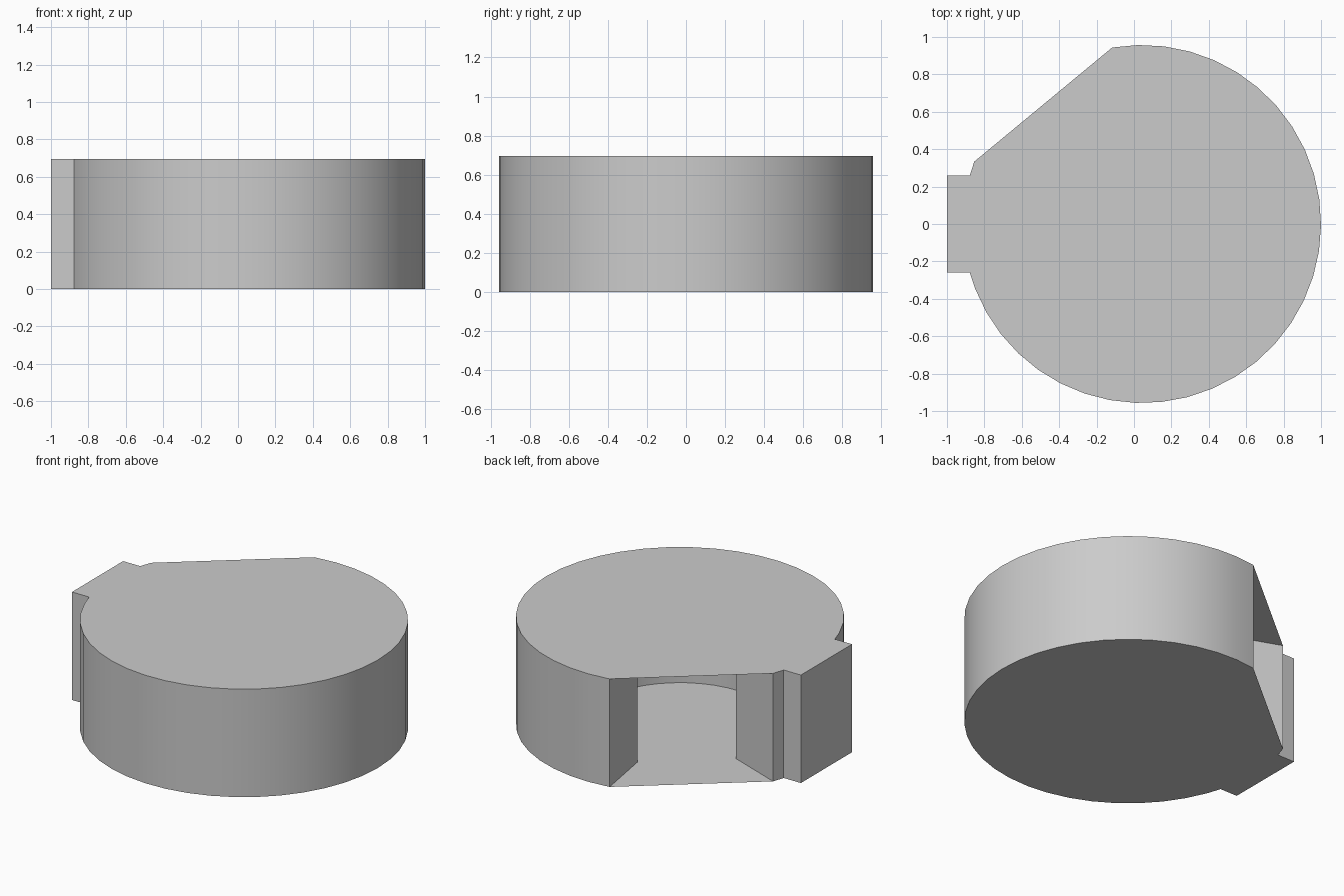
import bpy
import bmesh
from math import cos, sin, radians, sqrt

if "Cube" in bpy.data.objects:
    bpy.data.objects.remove(bpy.data.objects["Cube"], do_unlink=True)

HEIGHT = 0.695
CENTRE_X = 0.043
OUTER, INNER = 0.957, 0.575
START, SWEEP, STEPS = 99.6, 300, 36   # wall starts at the back and runs clockwise
TAB_HALF, TAB_END = 0.26, -1.0

grey = bpy.data.materials.new("plain_grey")
grey.use_nodes = True
grey.diffuse_color = (0.6, 0.6, 0.6, 1)
grey.node_tree.nodes["Principled BSDF"].inputs["Base Color"].default_value = (0.6, 0.6, 0.6, 1)


def arc(radius):
    angles = [radians(START - SWEEP * i / STEPS) for i in range(STEPS + 1)]
    return [(CENTRE_X + radius * cos(a), radius * sin(a)) for a in angles]


# Outer outline, with the square tab replacing the arc on the -x side
root_x = CENTRE_X - sqrt(OUTER ** 2 - TAB_HALF ** 2)
tab = [(root_x, -TAB_HALF), (TAB_END, -TAB_HALF), (TAB_END, TAB_HALF), (root_x, TAB_HALF)]
points = arc(OUTER)
on_tab = [i for i, (x, y) in enumerate(points) if x < 0 and abs(y) < TAB_HALF + 0.01]
outer = points[:on_tab[0]] + tab + points[on_tab[-1] + 1:]
inner = arc(INNER)[::-1]

bm = bmesh.new()


def ring(profile, z):
    return [bm.verts.new((x, y, z)) for x, y in profile]


# C-shaped wall: outside, two radial ends of the opening, and round cavity
low, high = ring(outer + inner, 0), ring(outer + inner, HEIGHT)
for i in range(len(low)):
    j = (i + 1) % len(low)
    bm.faces.new((low[j], low[i], high[i], high[j]))

# Thin floor and lid, straight across the opening
bm.faces.new(low[:len(outer)])
bm.faces.new(high[:len(outer)][::-1])

mesh = bpy.data.meshes.new("round_housing")
bm.to_mesh(mesh)
bm.free()
mesh.materials.append(grey)
housing = bpy.data.objects.new("round_housing", mesh)
bpy.context.collection.objects.link(housing)

bpy.ops.object.select_all(action='DESELECT')
housing.select_set(True)
bpy.context.view_layer.objects.active = housing
bpy.ops.object.shade_smooth_by_angle(angle=radians(20))
